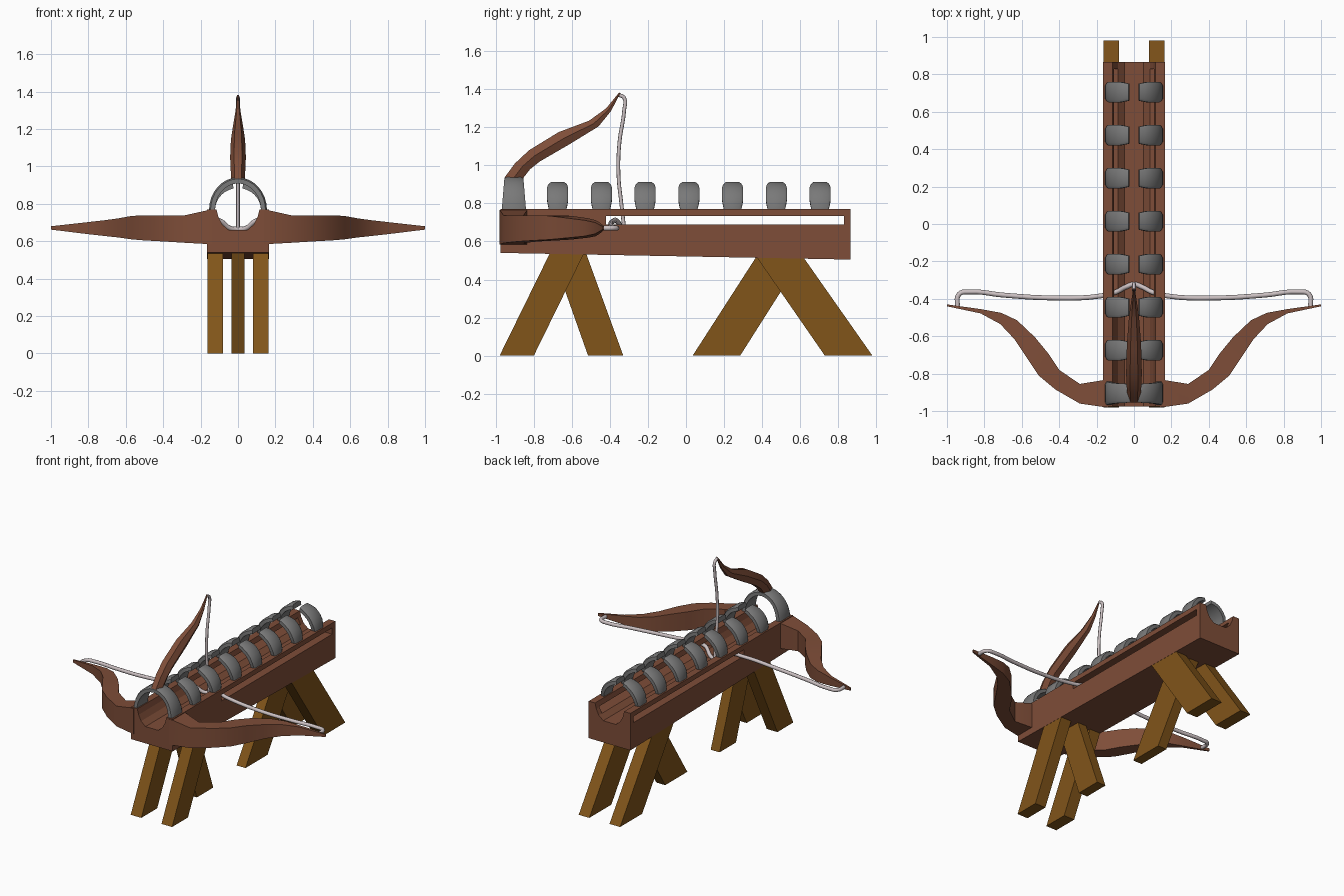
import bpy, bmesh, math

if "Cube" in bpy.data.objects:
    bpy.data.objects.remove(bpy.data.objects["Cube"])


def material(name, rgb):
    m = bpy.data.materials.new(name)
    m.diffuse_color = (*rgb, 1)
    m.use_nodes = True
    m.node_tree.nodes["Principled BSDF"].inputs["Base Color"].default_value = m.diffuse_color
    return m


red_wood = material("red_wood", (0.21, 0.075, 0.04))
leg_wood = material("leg_wood", (0.22, 0.09, 0.01))
iron = material("iron", (0.19, 0.19, 0.19))
cord = material("cord", (0.60, 0.53, 0.54))


def finish(name, mesh, mat, smooth=0):
    ob = bpy.data.objects.new(name, mesh)
    bpy.context.collection.objects.link(ob)
    mesh.materials.clear()
    if mat:
        mesh.materials.append(mat)
    if smooth:
        bpy.ops.object.select_all(action='DESELECT')
        ob.select_set(True)
        bpy.context.view_layer.objects.active = ob
        bpy.ops.object.shade_smooth_by_angle(angle=math.radians(smooth))
    return ob


def loft(name, rings, mat, smooth=0):
    """Skin a row of equal-sized closed rings and cap both ends."""
    bm = bmesh.new()
    rows = [[bm.verts.new(p) for p in r] for r in rings]
    n = len(rows[0])
    for a, b in zip(rows, rows[1:]):
        for i in range(n):
            j = (i + 1) % n
            bm.faces.new((a[i], a[j], b[j], b[i]))
    bm.faces.new(rows[0])
    bm.faces.new(rows[-1])
    bmesh.ops.recalc_face_normals(bm, faces=bm.faces)
    mesh = bpy.data.meshes.new(name)
    bm.to_mesh(mesh)
    bm.free()
    return finish(name, mesh, mat, smooth)


def rope(name, pts, radius):
    cu = bpy.data.curves.new(name, 'CURVE')
    cu.dimensions = '3D'
    cu.bevel_depth, cu.bevel_resolution, cu.resolution_u = radius, 2, 5
    cu.use_fill_caps = True
    sp = cu.splines.new('BEZIER')
    sp.bezier_points.add(len(pts) - 1)
    for bp, p in zip(sp.bezier_points, pts):
        bp.co = p
        bp.handle_left_type = bp.handle_right_type = 'AUTO'
    tmp = bpy.data.objects.new("tmp", cu)
    bpy.context.collection.objects.link(tmp)
    dg = bpy.context.evaluated_depsgraph_get()
    mesh = bpy.data.meshes.new_from_object(tmp.evaluated_get(dg))
    bpy.data.objects.remove(tmp)
    return finish(name, mesh, cord, 50)


# Stock: U-shaped trough whose underside drops towards the back
half = [(0.05, 0.66), (0.085, 0.69), (0.105, 0.73), (0.115, 0.77), (0.165, 0.77)]


def stock_ring(y, bottom):
    pts = half + [(0.165, bottom), (-0.165, bottom)]
    pts += [(-x, z) for x, z in reversed(half)]
    return [(x, y, z) for x, z in pts]


stock = loft("stock", [stock_ring(-0.975, 0.54), stock_ring(0.865, 0.505)], red_wood)

# Long slot cut through both trough walls
slot = loft("slot_cutter", [[(x, -0.42, 0.69), (x, 0.83, 0.69), (x, 0.83, 0.735), (x, -0.42, 0.735)]
                            for x in (-0.3, 0.3)], None)
cut = stock.modifiers.new("slot", 'BOOLEAN')
cut.operation, cut.object, cut.solver = 'DIFFERENCE', slot, 'EXACT'
bpy.context.view_layer.objects.active = stock
bpy.ops.object.modifier_apply(modifier=cut.name)
bpy.data.objects.remove(slot)

# Horizontal bow arms: inner x, y, outer x, y, bottom z, top z
arm = [(0.14, -0.835, 0.14, -0.98, 0.585, 0.765),
       (0.165, -0.835, 0.165, -0.978, 0.585, 0.765),
       (0.29, -0.855, 0.29, -0.96, 0.592, 0.737),
       (0.40, -0.78, 0.42, -0.885, 0.60, 0.738),
       (0.46, -0.69, 0.51, -0.81, 0.605, 0.738),
       (0.53, -0.605, 0.57, -0.72, 0.61, 0.735),
       (0.625, -0.515, 0.64, -0.615, 0.62, 0.722),
       (0.71, -0.475, 0.715, -0.535, 0.628, 0.712),
       (0.82, -0.455, 0.82, -0.478, 0.64, 0.70),
       (1.0, -0.43, 1.0, -0.44, 0.662, 0.68)]
for side, s in (("right", 1), ("left", -1)):
    loft(side + "_bow_arm", [[(s * a, b, lo), (s * a, b, hi), (s * c, d, hi), (s * c, d, lo)]
                             for a, b, c, d, lo, hi in arm], red_wood, 25)

# Upright bow arm: upper y, z, lower y, z, half width
upright = [(-0.955, 0.935, -0.855, 0.935, 0.036),
           (-0.90, 1.01, -0.82, 0.98, 0.040),
           (-0.825, 1.08, -0.77, 1.02, 0.042),
           (-0.67, 1.175, -0.615, 1.11, 0.038),
           (-0.51, 1.235, -0.46, 1.205, 0.026),
           (-0.42, 1.30, -0.395, 1.285, 0.014),
           (-0.352, 1.383, -0.345, 1.38, 0.004)]
rings = []
for a, b, c, d, w in upright:
    my, mz = (a + c) / 2, (b + d) / 2
    rings.append([(-w * .5, a, b), (w * .5, a, b), (w, my, mz),
                  (w * .5, c, d), (-w * .5, c, d), (-w, my, mz)])
loft("upright_bow_arm", rings, red_wood, 40)


# Hoop section: curved strap swept around the trough axis
def strap(name, y, rise, start, end, steps, width):
    rings = []
    for i in range(steps + 1):
        t = i / steps
        a = math.radians(start + (end - start) * t)
        w = width(t)

        def at(dy, k):
            return ((0.157 - k) * math.cos(a), y + dy * w, 0.765 + (rise - k) * math.sin(a))
        rings.append([at(-1, 0.034), at(1, 0.034), at(1, 0.010), at(0.75, 0.002),
                      at(-0.75, 0.002), at(-1, 0.010)])
    loft(name, rings, iron, 40)


# Seven pairs of open claws plus the closed arch holding the upright arm
for i in range(7):
    y = -0.675 + i * 0.23
    for side, a0, a1 in (("right", 0, 79), ("left", 180, 101)):
        strap(f"{side}_claw_{i + 1}", y, 0.153, a0, a1, 7,
              lambda t: 0.045 + 0.01 * min(1, 4 * min(t, 1 - t)))
strap("front_arch", -0.905, 0.178, 0, 180, 16,
      lambda t: 0.064 - 0.014 * math.sin(math.pi * t))

# Bow strings
path = [(0.04, -0.335, 0.668), (0.1, -0.365, 0.71), (0.18, -0.385, 0.705),
        (0.45, -0.395, 0.685), (0.70, -0.38, 0.675), (0.88, -0.363, 0.67),
        (0.935, -0.375, 0.67), (0.945, -0.445, 0.67)]
rope("cross_string", [(-x, y, z) for x, y, z in reversed(path)] + [(0, -0.322, 0.665)] + path, 0.013)
rope("upright_string", [(0, -0.35, 1.37), (0, -0.325, 1.355), (0, -0.325, 1.29), (0, -0.35, 1.12),
                        (0, -0.355, 0.95), (0, -0.34, 0.80), (0, -0.325, 0.67)], 0.010)


# Legs: slanted boards with level feet, let slightly into the stock
def leg(name, x0, x1, foot, top, z):
    loft(name, [[(x, foot[0], 0), (x, foot[1], 0), (x, top[1], z), (x, top[0], z)]
                for x in (x0, x1)], leg_wood)


for end, outer, inner, top, z in (("front", (-0.98, -0.80), (-0.515, -0.33), (-0.71, -0.53), 0.55),
                                  ("back", (0.73, 0.98), (0.035, 0.285), (0.37, 0.615), 0.52)):
    leg(end + "_right_leg", 0.08, 0.165 - 0.001, outer, top, z)
    leg(end + "_left_leg", -0.164, -0.08, outer, top, z)
    leg(end + "_centre_leg", -0.035, 0.035, inner, top, z)
